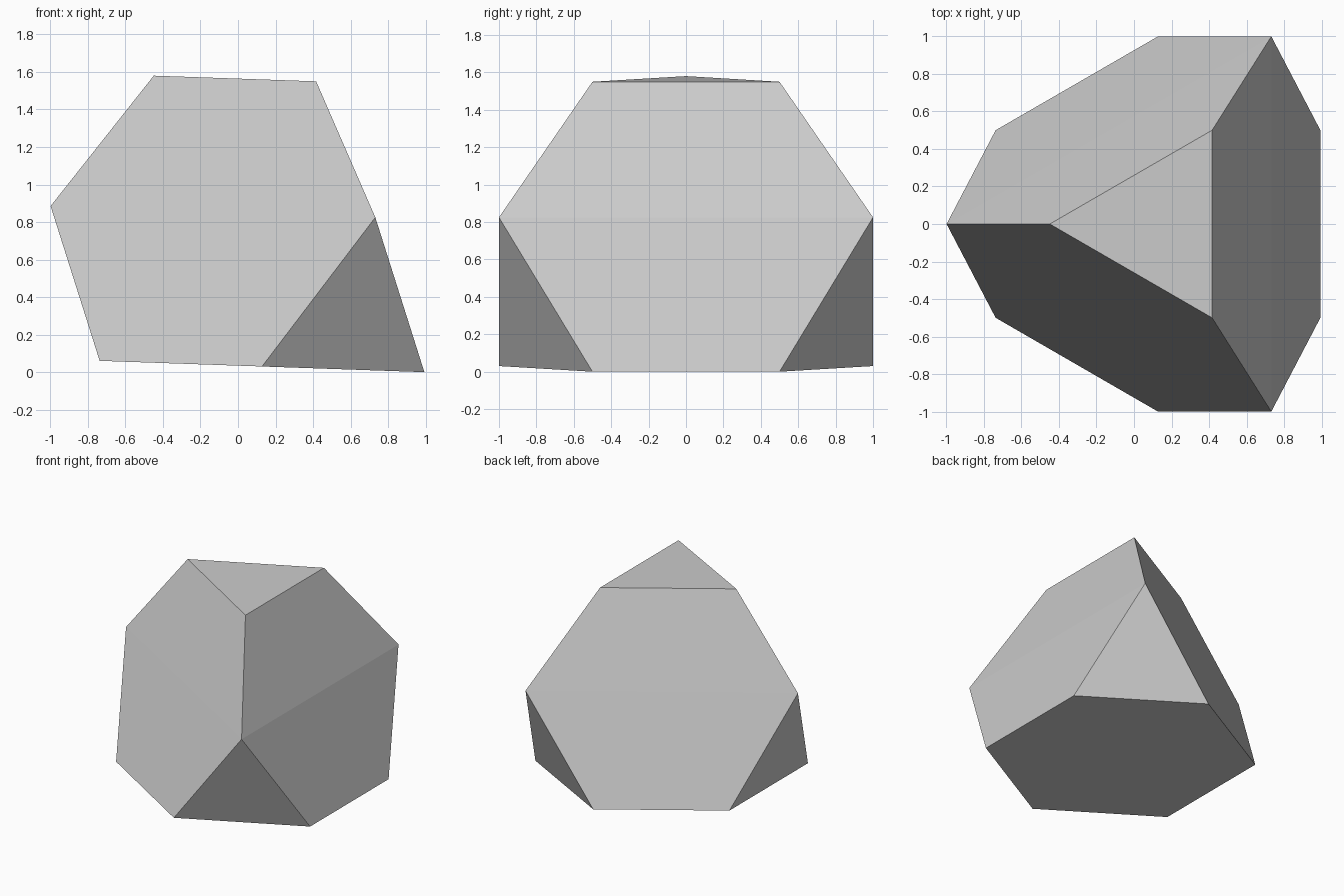
import bpy, bmesh, math

if "Cube" in bpy.data.objects:
    bpy.data.objects.remove(bpy.data.objects["Cube"])

TILT = 0.0348  # the whole solid leans slightly towards +x


def ring(bm, sides, radius, start, cx, cz):
    """Add the corners of a regular polygon lying in a slightly tilted plane."""
    for i in range(sides):
        a = math.radians(start + 360 * i / sides)
        dx = radius * math.cos(a)
        bm.verts.new((cx + dx * 0.9994, radius * math.sin(a), cz - TILT * dx))


bm = bmesh.new()
# Base hexagon, middle corner triangle, top triangle
ring(bm, 6, 1.0, 30, 0.128, 0.030)
ring(bm, 3, 2 / math.sqrt(3), 60, 0.155, 0.845)
ring(bm, 3, 1 / math.sqrt(3), 60, 0.128, 1.560)

# Flat-faced shell around the rings
bmesh.ops.convex_hull(bm, input=bm.verts[:])
bmesh.ops.dissolve_limit(bm, angle_limit=math.radians(0.5),
                         verts=bm.verts[:], edges=bm.edges[:])
bmesh.ops.recalc_face_normals(bm, faces=bm.faces[:])

mesh = bpy.data.meshes.new("truncated_tetrahedron")
bm.to_mesh(mesh)
bm.free()
obj = bpy.data.objects.new("truncated_tetrahedron", mesh)
bpy.context.collection.objects.link(obj)
